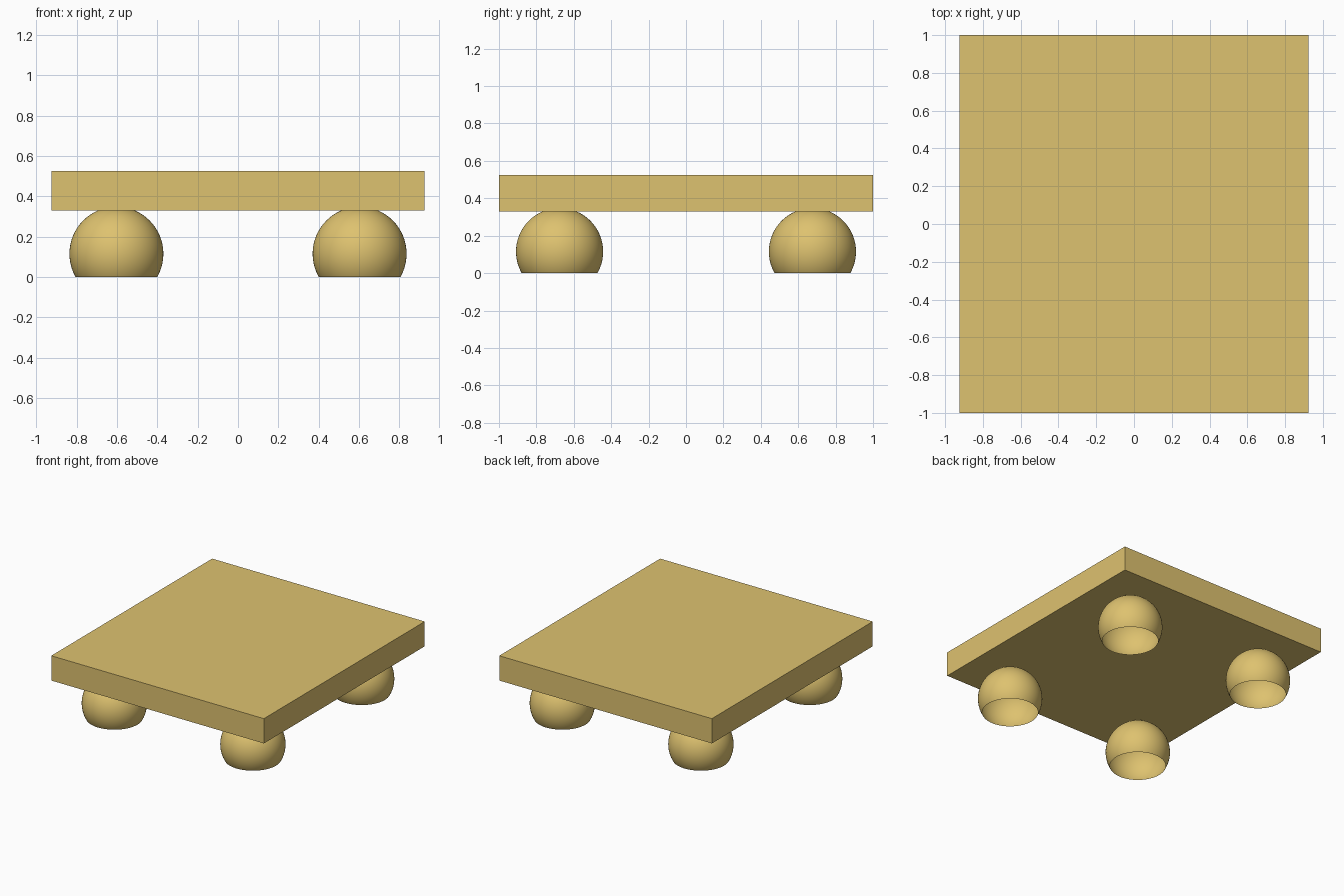
import bpy
import bmesh
from mathutils import Vector

default = bpy.data.objects.get("Cube")
if default:
    bpy.data.objects.remove(default, do_unlink=True)

# Single warm wood colour
wood = bpy.data.materials.new("golden_wood")
wood.use_nodes = True
colour = (0.73, 0.54, 0.16, 1)
wood.diffuse_color = colour
wood.node_tree.nodes["Principled BSDF"].inputs["Base Color"].default_value = colour

SLAB_BOTTOM, SLAB_TOP = 0.33, 0.525
FOOT_RADIUS, FOOT_HEIGHT = 0.233, 0.115


def add_object(name, bm, location):
    mesh = bpy.data.meshes.new(name)
    bm.to_mesh(mesh)
    bm.free()
    mesh.materials.append(wood)
    obj = bpy.data.objects.new(name, mesh)
    obj.location = location
    bpy.context.collection.objects.link(obj)
    return obj


# Flat rectangular top
bm = bmesh.new()
bmesh.ops.create_cube(bm, size=1)
bmesh.ops.scale(bm, vec=Vector((1.85, 2, SLAB_TOP - SLAB_BOTTOM)), verts=bm.verts)
add_object("slab_top", bm, (0, 0, (SLAB_TOP + SLAB_BOTTOM) / 2))

# Ball feet: hollow spheres, cut open at the ground
for end, y in (("front", -0.676), ("back", 0.676)):
    for side, x in (("left", 0.603), ("right", -0.603)):
        bm = bmesh.new()
        bmesh.ops.create_uvsphere(bm, u_segments=64, v_segments=32, radius=FOOT_RADIUS)
        bmesh.ops.bisect_plane(
            bm, geom=bm.verts[:] + bm.edges[:] + bm.faces[:],
            plane_co=(0, 0, -FOOT_HEIGHT), plane_no=(0, 0, -1), clear_outer=True)
        for face in bm.faces:
            face.smooth = True
        add_object(f"{end}_{side}_foot", bm, (x, y, FOOT_HEIGHT))
